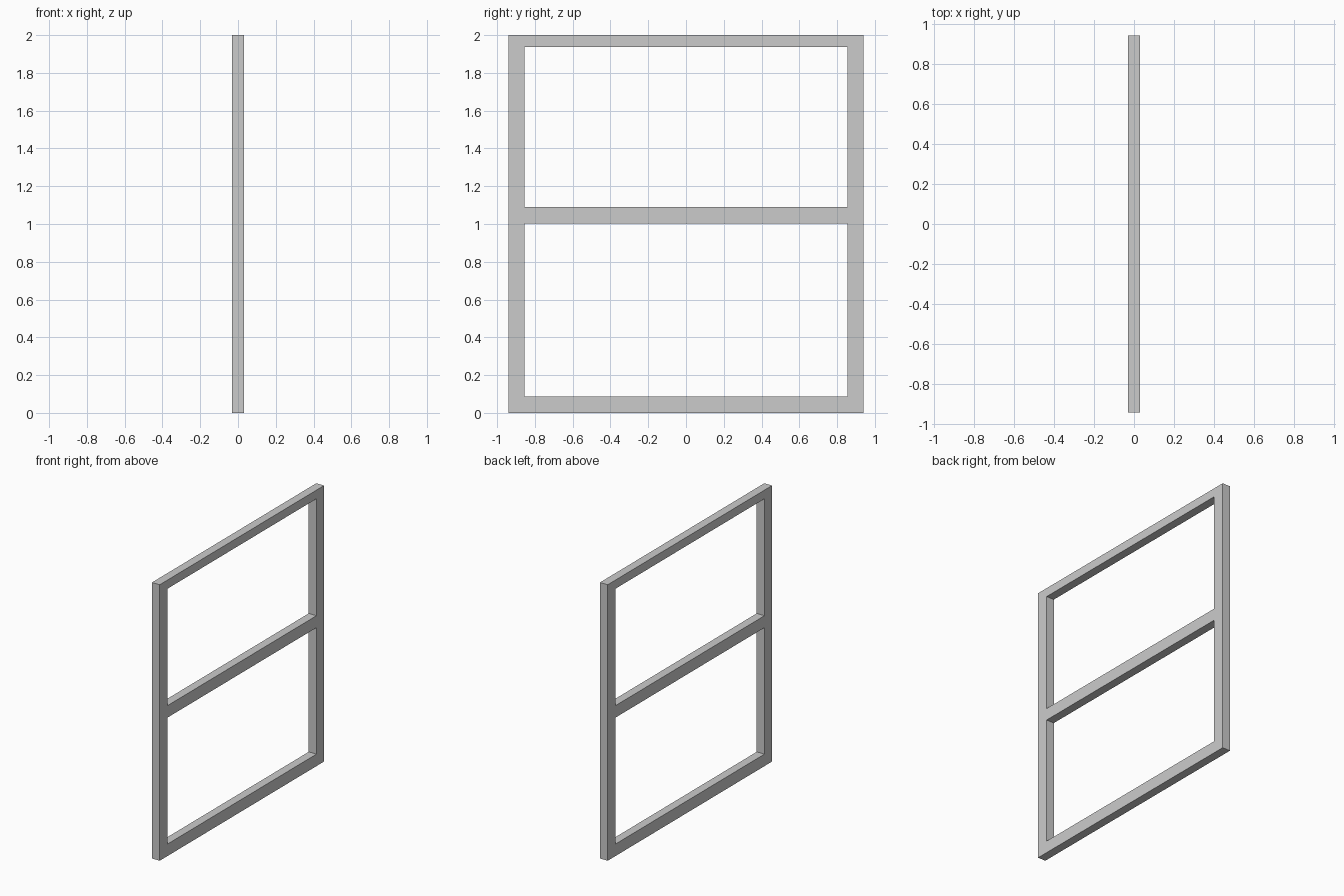
import bpy
import bmesh

if "Cube" in bpy.data.objects:
    bpy.data.objects.remove(bpy.data.objects["Cube"])

HALF_DEPTH = 0.031
ys = [-0.941, -0.854, 0.854, 0.941]              # stile edges
zs = [0.0, 0.087, 1.003, 1.09, 1.937, 2.0]       # rail edges
openings = {(1, 1), (1, 3)}                      # the two empty panes

bm = bmesh.new()
grid = [[bm.verts.new((-HALF_DEPTH, y, z)) for z in zs] for y in ys]

# Flat frame face: every grid cell except the openings
for i in range(len(ys) - 1):
    for j in range(len(zs) - 1):
        if (i, j) not in openings:
            bm.faces.new((grid[i][j], grid[i + 1][j],
                          grid[i + 1][j + 1], grid[i][j + 1]))

# Give the frame its thickness as one closed solid
result = bmesh.ops.extrude_face_region(bm, geom=bm.faces[:], use_keep_orig=True)
moved = [g for g in result["geom"] if isinstance(g, bmesh.types.BMVert)]
bmesh.ops.translate(bm, verts=moved, vec=(2 * HALF_DEPTH, 0, 0))
bmesh.ops.recalc_face_normals(bm, faces=bm.faces[:])

mesh = bpy.data.meshes.new("window_frame")
bm.to_mesh(mesh)
bm.free()
frame = bpy.data.objects.new("window_frame", mesh)
bpy.context.collection.objects.link(frame)
